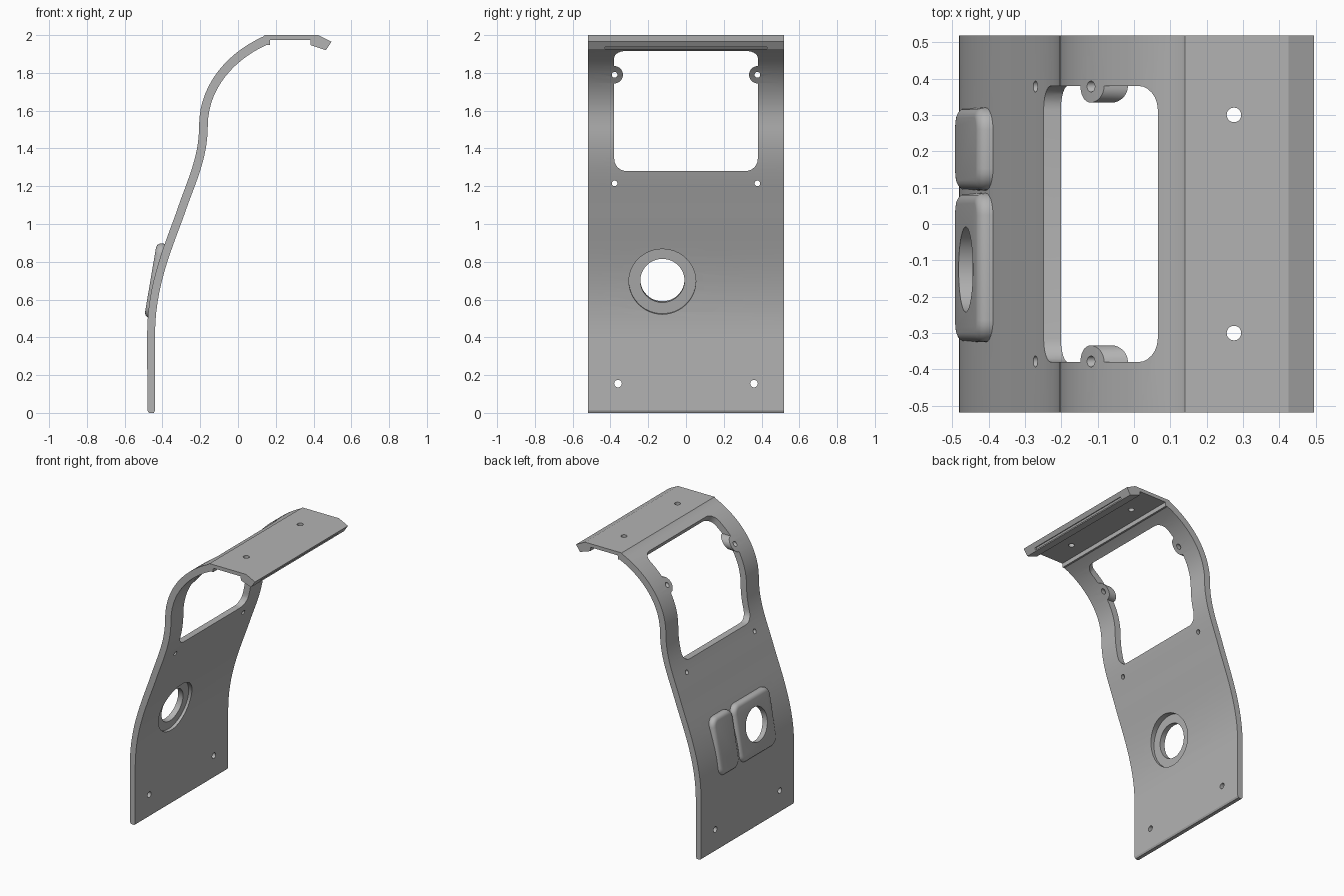
import bpy, bmesh, math
from mathutils import Vector, Matrix
from mathutils.geometry import interpolate_bezier

if "Cube" in bpy.data.objects:
    bpy.data.objects.remove(bpy.data.objects["Cube"])

grey = bpy.data.materials.new("plain_grey")
grey.use_nodes = True
colour = (0.45, 0.45, 0.45, 1)
grey.diffuse_color = colour
grey.node_tree.nodes["Principled BSDF"].inputs["Base Color"].default_value = colour

HALF_WIDTH = 0.518
TILT = 0.168


def finish(bm, name):
    bmesh.ops.recalc_face_normals(bm, faces=bm.faces)
    mesh = bpy.data.meshes.new(name)
    bm.to_mesh(mesh)
    bm.free()
    mesh.materials.append(grey)
    obj = bpy.data.objects.new(name, mesh)
    bpy.context.collection.objects.link(obj)
    return obj


def extrude_profile(points, half):
    """Prism along y from an (x, z) outline."""
    bm = bmesh.new()
    face = bm.faces.new([bm.verts.new((x, -half, z)) for x, z in points])
    new = bmesh.ops.extrude_face_region(bm, geom=[face])["geom"]
    verts = [g for g in new if isinstance(g, bmesh.types.BMVert)]
    bmesh.ops.translate(bm, verts=verts, vec=(0, 2 * half, 0))
    return bm


def round_edges(bm, edges, radius, segments):
    bmesh.ops.bevel(bm, geom=edges, offset=radius, segments=segments,
                    profile=0.5, affect='EDGES')


def cylinder(name, centre, radius, length, angle=math.pi / 2, sides=32):
    """Cylinder turned about y; the default angle lies along x."""
    bm = bmesh.new()
    bmesh.ops.create_cone(bm, cap_ends=True, segments=sides, radius1=radius,
                          radius2=radius, depth=length,
                          matrix=Matrix.Translation(centre) @ Matrix.Rotation(angle, 4, 'Y'))
    return finish(bm, name)


def combine(target, tool, operation='DIFFERENCE'):
    mod = target.modifiers.new(operation.lower(), 'BOOLEAN')
    mod.operation, mod.object, mod.solver = operation, tool, 'EXACT'
    bpy.context.view_layer.objects.active = target
    bpy.ops.object.modifier_apply(modifier=mod.name)
    bpy.data.objects.remove(tool)


# Curved sheet: centre line, offset to both sides, ending in a stepped flange
curves = [
    [(-.46, .42), (-.46, .70), (-.35, .92), (-.29, 1.1)],
    [(-.29, 1.1), (-.24, 1.24), (-.183, 1.36), (-.183, 1.52)],
    [(-.183, 1.52), (-.183, 1.73), (-.035, 1.89), (.142, 1.97)],
]
path = []
for curve in curves:
    a, b, c, d = [Vector(p) for p in curve]
    path += interpolate_bezier(a, b, c, d, 15)[(1 if path else 0):]
outer, inner = [], []
for i, p in enumerate(path):
    along = (path[min(i + 1, len(path) - 1)] - path[max(i - 1, 0)]).normalized()
    side = Vector((-along.y, along.x)) * (0.02 + 0.002 * p.y)
    outer.append(p + side)
    inner.append(p - side)
flange = [(.14, 2), (.425, 2), (.495, 1.965), (.465, 1.92), (.385, 1.947),
          (.383, 1.975), (.17, 1.975), (.168, 1.946)]
foot = [(-.44, .012), (-.446, 0), (-.472, 0), (-.48, .012)]
outline = outer + flange + inner[::-1] + foot
panel = finish(extrude_profile(outline, HALF_WIDTH), "curved_panel")


# Two rounded pads on the convex side
def pad(name, y_low, y_high):
    bm = bmesh.new()
    bmesh.ops.create_cube(bm, size=1)
    bmesh.ops.scale(bm, verts=bm.verts, vec=(.055, y_high - y_low, .40))
    corners = [e for e in bm.edges if abs(e.verts[0].co.x - e.verts[1].co.x) > .01]
    round_edges(bm, corners, .06, 6)
    rim = [e for e in bm.edges if all(v.co.x < -.02 for v in e.verts)]
    round_edges(bm, rim, .028, 5)
    bmesh.ops.transform(bm, verts=bm.verts, matrix=Matrix.Translation(
        (-.436, (y_low + y_high) / 2, .70)) @ Matrix.Rotation(TILT, 4, 'Y'))
    return finish(bm, name)


combine(panel, pad("large_pad", -.325, .085), 'UNION')
combine(panel, pad("small_pad", .092, .32), 'UNION')

# Window with rounded corners, leaving two round screw tabs standing
bm = extrude_profile([(-.5, 1.28), (.15, 1.28), (.13, 1.85), (-.1, 2.23), (-.5, 2.23)], .38)
bm.edges.ensure_lookup_table()
low = [e for e in bm.edges if all(abs(v.co.z - 1.28) < .001 for v in e.verts)
       and abs(e.verts[0].co.x - e.verts[1].co.x) > .1]
high = [e for e in bm.edges if all(v.co.x > -.11 and v.co.z > 1.8 for v in e.verts)
        and abs(e.verts[0].co.z - e.verts[1].co.z) > .1]
round_edges(bm, low + high, .065, 6)
window = finish(bm, "window_cutter")
for side in (-1, 1):
    combine(window, cylinder("tab", (-.1, side * .38, 1.79), .046, 2))
combine(panel, window)

# Large port with a wide shallow recess on the concave side
port = Vector((-.425, -.125, .70))
axis = Vector((math.cos(TILT), 0, -math.sin(TILT)))
combine(panel, cylinder("port", port, .117, .3, math.pi / 2 + TILT, 48))
combine(panel, cylinder("recess", port + axis * .1, .177, .2, math.pi / 2 + TILT, 48))

# Screw holes, mirrored left and right
for side in (-1, 1):
    combine(panel, cylinder("foot_hole", (-.46, side * .36, .155), .02, .3))
    combine(panel, cylinder("middle_hole", (-.25, side * .378, 1.215), .015, .3))
    combine(panel, cylinder("tab_hole", (-.1, side * .378, 1.79), .015, .3))
    combine(panel, cylinder("top_hole", (.275, side * .3, 2), .02, .2, 0))

# Shallow slot along the flange tip
bm = bmesh.new()
bmesh.ops.create_cube(bm, size=1)
bmesh.ops.scale(bm, verts=bm.verts, vec=(.03, .86, .014))
bmesh.ops.transform(bm, verts=bm.verts, matrix=Matrix.Translation(
    (.474, 0, 1.932)) @ Matrix.Rotation(.5, 4, 'Y'))
combine(panel, finish(bm, "slot_cutter"))

bpy.ops.object.select_all(action='DESELECT')
panel.select_set(True)
bpy.context.view_layer.objects.active = panel
bpy.ops.object.shade_smooth_by_angle(angle=math.radians(22))
